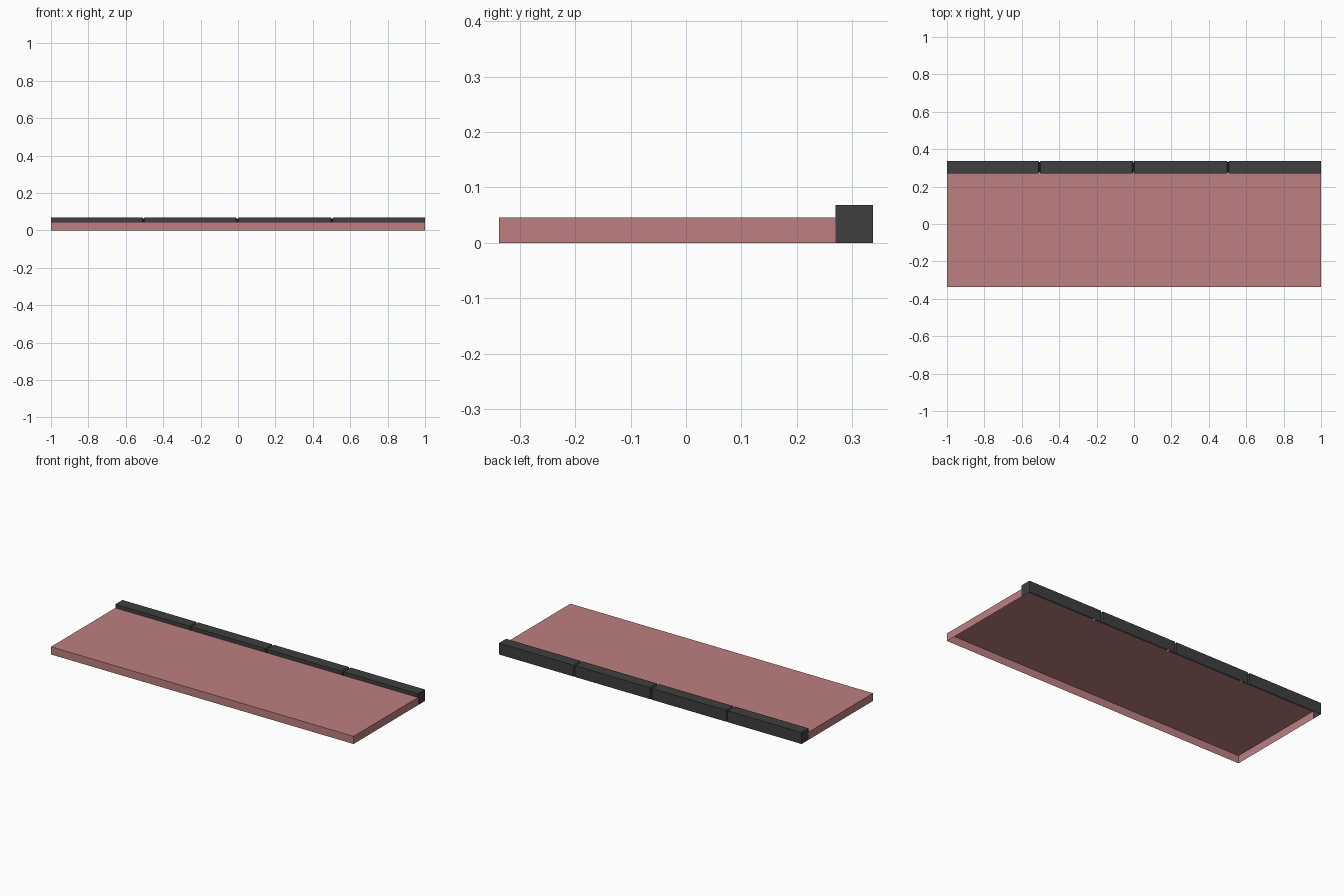
import bpy, bmesh

if "Cube" in bpy.data.objects:
    bpy.data.objects.remove(bpy.data.objects["Cube"])

HALF = 1.0                       # half length along x
FRONT, SEAM, BACK = -0.337, 0.27, 0.337
SLAB_Z, CURB_Z = 0.046, 0.068


def material(name, color):
    m = bpy.data.materials.new(name)
    m.diffuse_color = (*color, 1)
    m.use_nodes = True
    m.node_tree.nodes["Principled BSDF"].inputs["Base Color"].default_value = m.diffuse_color
    return m


def make_object(name, bm, mat):
    mesh = bpy.data.meshes.new(name)
    bm.to_mesh(mesh)
    bm.free()
    mesh.materials.append(mat)
    obj = bpy.data.objects.new(name, mesh)
    bpy.context.collection.objects.link(obj)
    return obj


paving = material("paving_red", (0.51, 0.215, 0.215))
stone = material("curb_dark", (0.05, 0.05, 0.05))

# Paving slab: thin box, open underneath and where it meets the curb
bm = bmesh.new()
bmesh.ops.create_cube(bm, size=1)
for v in bm.verts:
    v.co = (v.co.x * 2 * HALF, SEAM if v.co.y > 0 else FRONT, SLAB_Z if v.co.z > 0 else 0)
bm.normal_update()
open_faces = [f for f in bm.faces if f.normal.z < -0.5 or f.normal.y > 0.5]
bmesh.ops.delete(bm, geom=open_faces, context='FACES')
make_object("paving_slab", bm, paving)

# Curb: open profile swept along x, pinched into V grooves at the block joints
GROOVE_W, GROOVE_D = 0.006, 0.007
stations = [(-HALF, 0)]
for joint in (-0.505, -0.004, 0.503):
    stations += [(joint - GROOVE_W, 0), (joint, GROOVE_D), (joint + GROOVE_W, 0)]
stations.append((HALF, 0))

bm = bmesh.new()
rings = []
for x, d in stations:
    profile = [(SEAM + d, SLAB_Z), (SEAM + d, CURB_Z - d), (BACK - d, CURB_Z - d), (BACK - d, 0)]
    rings.append([bm.verts.new((x, y, z)) for y, z in profile])
for a, b in zip(rings, rings[1:]):
    for i in range(3):
        bm.faces.new((a[i], b[i], b[i + 1], a[i + 1]))

# Curb end caps reach down to the ground
for ring, order in ((rings[0], 1), (rings[-1], -1)):
    foot = bm.verts.new((ring[0].co.x, SEAM, 0))
    bm.faces.new(([foot] + ring)[::order])
make_object("curb", bm, stone)
